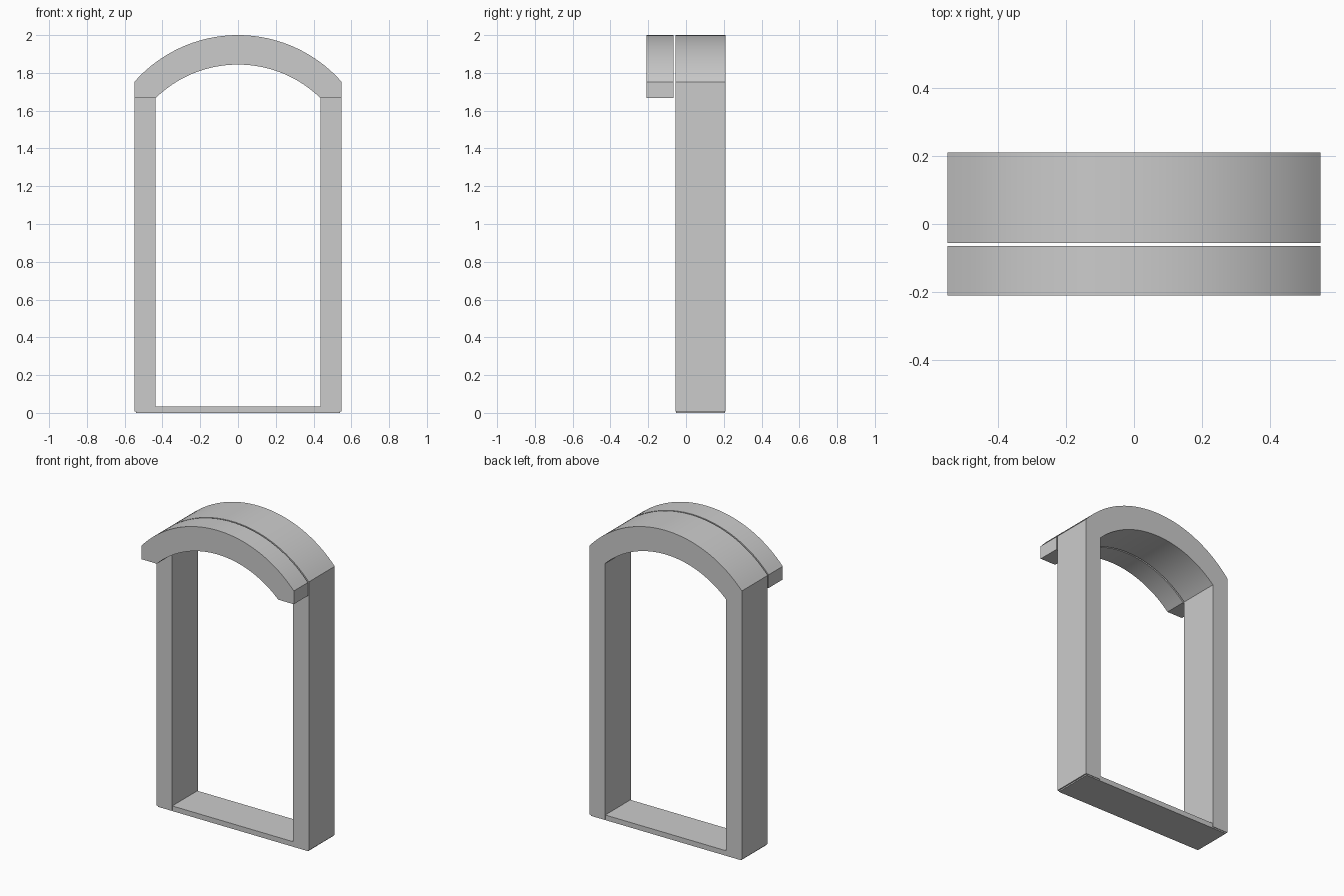
import bpy, bmesh, math

if "Cube" in bpy.data.objects:
    bpy.data.objects.remove(bpy.data.objects["Cube"])

HALF_OUT, HALF_IN = 0.548, 0.436      # half widths of the frame and the opening
SPRING_OUT, SPRING_IN = 1.753, 1.667  # heights where the arcs begin
TOP_OUT, TOP_IN = 2.0, 1.844          # arc crowns
STEPS = 40


def arc(half, spring, top):
    """Points from left to right along a circular arc through the crown."""
    rise = top - spring
    r = (half ** 2 + rise ** 2) / (2 * rise)
    a = math.asin(half / r)
    angles = [-a + 2 * a * i / STEPS for i in range(STEPS + 1)]
    return [(r * math.sin(t), top - r + r * math.cos(t)) for t in angles]


def band(name, outer, inner, y0, y1):
    """Solid band between matching outer and inner xz outlines."""
    bm = bmesh.new()
    rings = [[bm.verts.new((x, y, z)) for (x, z), y in
              ((o, y0), (n, y0), (n, y1), (o, y1))]
             for o, n in zip(outer, inner)]
    for a, b in zip(rings, rings[1:]):
        for i in range(4):
            j = (i + 1) % 4
            bm.faces.new((a[i], a[j], b[j], b[i]))
    bm.faces.new(rings[0])
    bm.faces.new(rings[-1][::-1])
    bmesh.ops.recalc_face_normals(bm, faces=bm.faces)
    mesh = bpy.data.meshes.new(name)
    bm.to_mesh(mesh)
    bm.free()
    ob = bpy.data.objects.new(name, mesh)
    bpy.context.collection.objects.link(ob)
    bpy.ops.object.select_all(action='DESELECT')
    ob.select_set(True)
    bpy.context.view_layer.objects.active = ob
    bpy.ops.object.shade_smooth_by_angle(angle=math.radians(20))
    return ob


def outlines(foot):
    """Arch outlines with straight legs running down to the foot height."""
    outer = [(-HALF_OUT, foot)] + arc(HALF_OUT, SPRING_OUT, TOP_OUT) + [(HALF_OUT, foot)]
    inner = arc(HALF_IN, SPRING_IN, TOP_IN)
    inner = [(-HALF_IN, foot)] + inner + [(HALF_IN, foot)]
    return outer, inner


# Main frame: jambs and arch in one piece
band("arched_frame", *outlines(0.008), -0.056, 0.21)

# Front hood: arch only, cut flat at the springing line
hood_out, hood_in = outlines(SPRING_IN)
hood_in[0], hood_in[-1] = hood_in[1], hood_in[-2]
hood = band("front_arch_hood", hood_out, hood_in, -0.21, -0.065)
bm = bmesh.new()
bm.from_mesh(hood.data)
bmesh.ops.remove_doubles(bm, verts=bm.verts, dist=1e-5)
bm.to_mesh(hood.data)
bm.free()

# Threshold slab under the jambs, slightly inset
bpy.ops.mesh.primitive_cube_add(size=1, location=(0, 0.077, 0.0165))
sill = bpy.context.object
sill.name = "threshold"
sill.scale = (1.08, 0.258, 0.033)
bpy.ops.object.transform_apply(location=False, rotation=False, scale=True)
